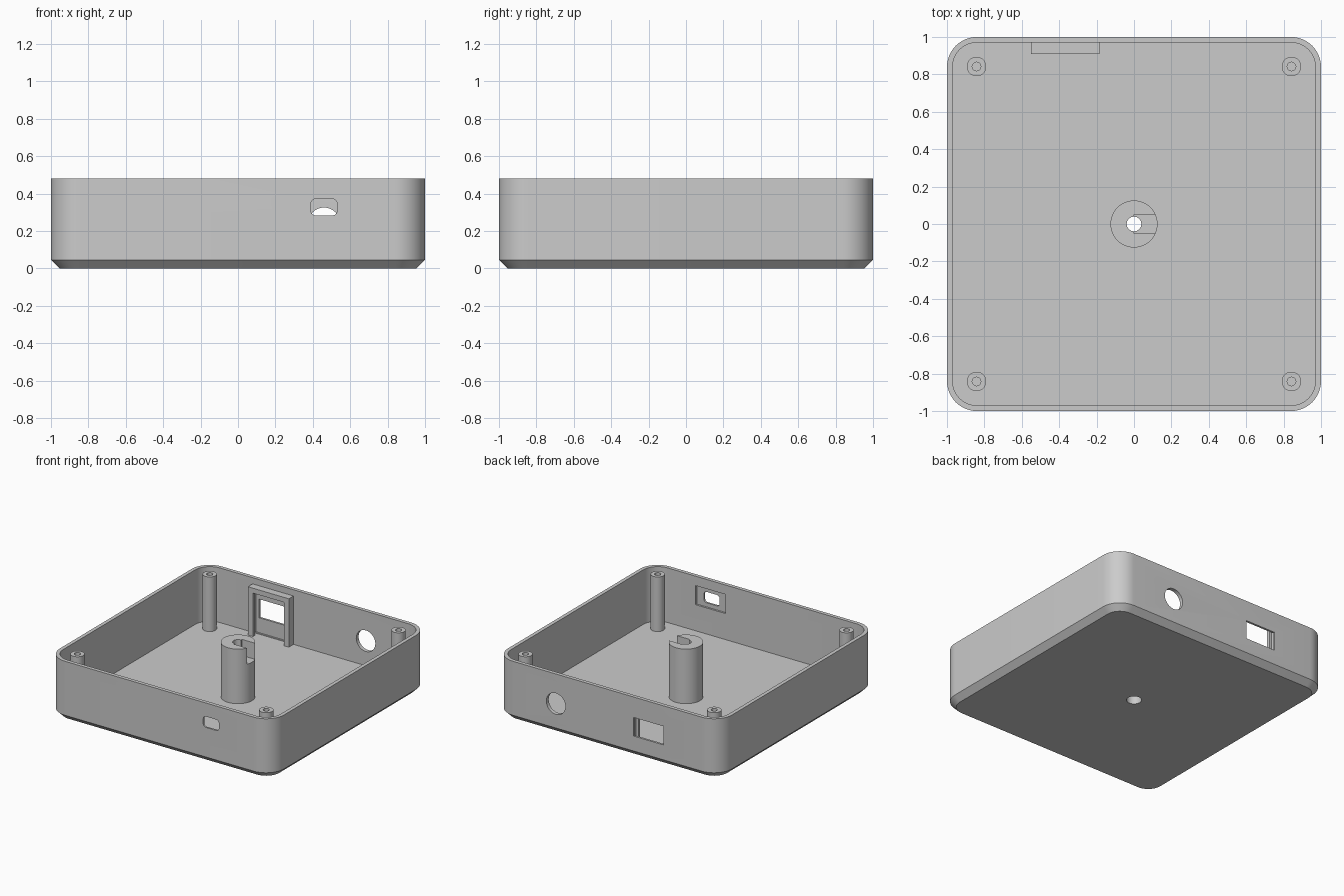
import bpy
import bmesh
from math import radians, pi, cos, sin
from mathutils import Matrix

if "Cube" in bpy.data.objects:
    bpy.data.objects.remove(bpy.data.objects["Cube"], do_unlink=True)

HEIGHT, FLOOR, WALL, CHAMFER, CORNER = 0.48, 0.04, 0.03, 0.045, 0.16

grey = bpy.data.materials.new("light_grey_plastic")
grey.use_nodes = True
colour = (0.6, 0.6, 0.6, 1)
grey.diffuse_color = colour
grey.node_tree.nodes["Principled BSDF"].inputs["Base Color"].default_value = colour


def finish(name, bm):
    bmesh.ops.recalc_face_normals(bm, faces=bm.faces)
    mesh = bpy.data.meshes.new(name)
    bm.to_mesh(mesh)
    bm.free()
    obj = bpy.data.objects.new(name, mesh)
    obj.data.materials.append(grey)
    bpy.context.collection.objects.link(obj)
    return obj


def box(name, x0, x1, y0, y1, z0, z1):
    bm = bmesh.new()
    bmesh.ops.create_cube(bm, size=1)
    for v in bm.verts:
        v.co.x = x0 if v.co.x < 0 else x1
        v.co.y = y0 if v.co.y < 0 else y1
        v.co.z = z0 if v.co.z < 0 else z1
    return finish(name, bm)


def cylinder(name, x, y, radius, z0, z1, sides=48):
    bm = bmesh.new()
    bmesh.ops.create_cone(bm, cap_ends=True, segments=sides, radius1=radius,
                          radius2=radius, depth=z1 - z0)
    bmesh.ops.translate(bm, verts=bm.verts, vec=(x, y, (z0 + z1) / 2))
    return finish(name, bm)


def rounded_loft(name, sections, matrix=Matrix(), steps=12):
    """Loft rounded rectangles given as (half width, half depth, radius, z)."""
    bm = bmesh.new()
    rings = []
    for hx, hy, r, z in sections:
        ring = []
        for quarter in range(4):
            sx = 1 if quarter in (0, 3) else -1
            sy = 1 if quarter < 2 else -1
            for i in range(steps + 1):
                a = (quarter + i / steps) * pi / 2
                ring.append(bm.verts.new((sx * (hx - r) + r * cos(a),
                                          sy * (hy - r) + r * sin(a), z)))
        rings.append(ring)
    for a, b in zip(rings, rings[1:]):
        for i in range(len(a)):
            j = (i + 1) % len(a)
            bm.faces.new((a[i], a[j], b[j], b[i]))
    bm.faces.new(rings[0])
    bm.faces.new(rings[-1])
    bmesh.ops.transform(bm, matrix=matrix, verts=bm.verts)
    return finish(name, bm)


def cut(target, *cutters):
    for c in cutters:
        mod = target.modifiers.new("cut", "BOOLEAN")
        mod.operation, mod.solver, mod.object = "DIFFERENCE", "EXACT", c
        bpy.context.view_layer.objects.active = target
        bpy.ops.object.modifier_apply(modifier=mod.name)
        bpy.data.objects.remove(c, do_unlink=True)


def through_wall(x, y, z):
    return Matrix.Translation((x, y, z)) @ Matrix.Rotation(radians(90), 4, "X")


# Open tray with a chamfered foot
inner, inner_r = 1 - WALL, CORNER - WALL
foot = 1 - CHAMFER
shell = rounded_loft("case_shell", [
    (foot, foot, CORNER - CHAMFER, 0), (1, 1, CORNER, CHAMFER),
    (1, 1, CORNER, HEIGHT), (inner, inner, inner_r, HEIGHT),
    (inner, inner, inner_r, FLOOR)])

# Wall openings: front port with inner recess, round back hole, switch window
PORT_X, PORT_Z, SWITCH_X, MID_Z = 0.46, 0.327, -0.367, HEIGHT / 2
cut(shell,
    rounded_loft("port_cutter", [(0.07, 0.044, 0.025, -0.1), (0.07, 0.044, 0.025, 0.1)],
                 through_wall(PORT_X, -1, PORT_Z), 6),
    box("port_recess_cutter", PORT_X - 0.133, PORT_X + 0.133, -0.985, -0.9,
        PORT_Z - 0.077, PORT_Z + 0.077),
    rounded_loft("round_cutter", [(0.085, 0.085, 0.085 - 1e-4, -0.1),
                                  (0.085, 0.085, 0.085 - 1e-4, 0.1)],
                 through_wall(PORT_X, 1, MID_Z)),
    box("window_cutter", SWITCH_X - 0.133, SWITCH_X + 0.133, 0.9, 1.1,
        MID_Z - 0.075, MID_Z + 0.075),
    box("window_recess_cutter", SWITCH_X - 0.16, SWITCH_X + 0.16, 0.9, 0.983,
        FLOOR + 0.005, 0.39),
    cylinder("floor_bore_cutter", 0, 0, 0.055, -0.1, 0.1))

# Switch holder: bracket against the back wall, open below, grooved behind its lip
holder = box("switch_holder", SWITCH_X - 0.183, SWITCH_X + 0.183, 0.91, 0.972,
             FLOOR - 0.005, 0.43)
cut(holder,
    box("holder_opening_cutter", SWITCH_X - 0.138, SWITCH_X + 0.138, 0.8, 1.1, -0.1, 0.39),
    box("holder_groove_cutter", SWITCH_X - 0.16, SWITCH_X + 0.16, 0.935, 1.1, -0.1, 0.39))

# Central post with bore, wider foot bore and a side notch at the top
post = cylinder("centre_post", 0, 0, 0.126, FLOOR - 0.01, HEIGHT, 64)
cut(post,
    cylinder("bore_cutter", 0, 0, 0.039, -0.1, 0.6),
    cylinder("foot_bore_cutter", 0, 0, 0.055, -0.1, 0.1),
    box("notch_cutter", 0, 0.2, -0.05, 0.052, 0.35, 0.6))

# Four screw posts
parts = [shell, holder, post]
for y, side_y in ((-0.842, "front"), (0.842, "back")):
    for x, side_x in ((-0.842, "right"), (0.842, "left")):
        screw_post = cylinder(f"screw_post_{side_y}_{side_x}", x, y, 0.052,
                              FLOOR - 0.01, HEIGHT, 40)
        cut(screw_post, cylinder("screw_cutter", x, y, 0.023, 0.2, 0.6, 24))
        parts.append(screw_post)

# Smooth rounded surfaces, keep edges crisp
bpy.ops.object.select_all(action="DESELECT")
for part in parts:
    part.select_set(True)
bpy.context.view_layer.objects.active = shell
bpy.ops.object.shade_smooth_by_angle(angle=radians(25))
